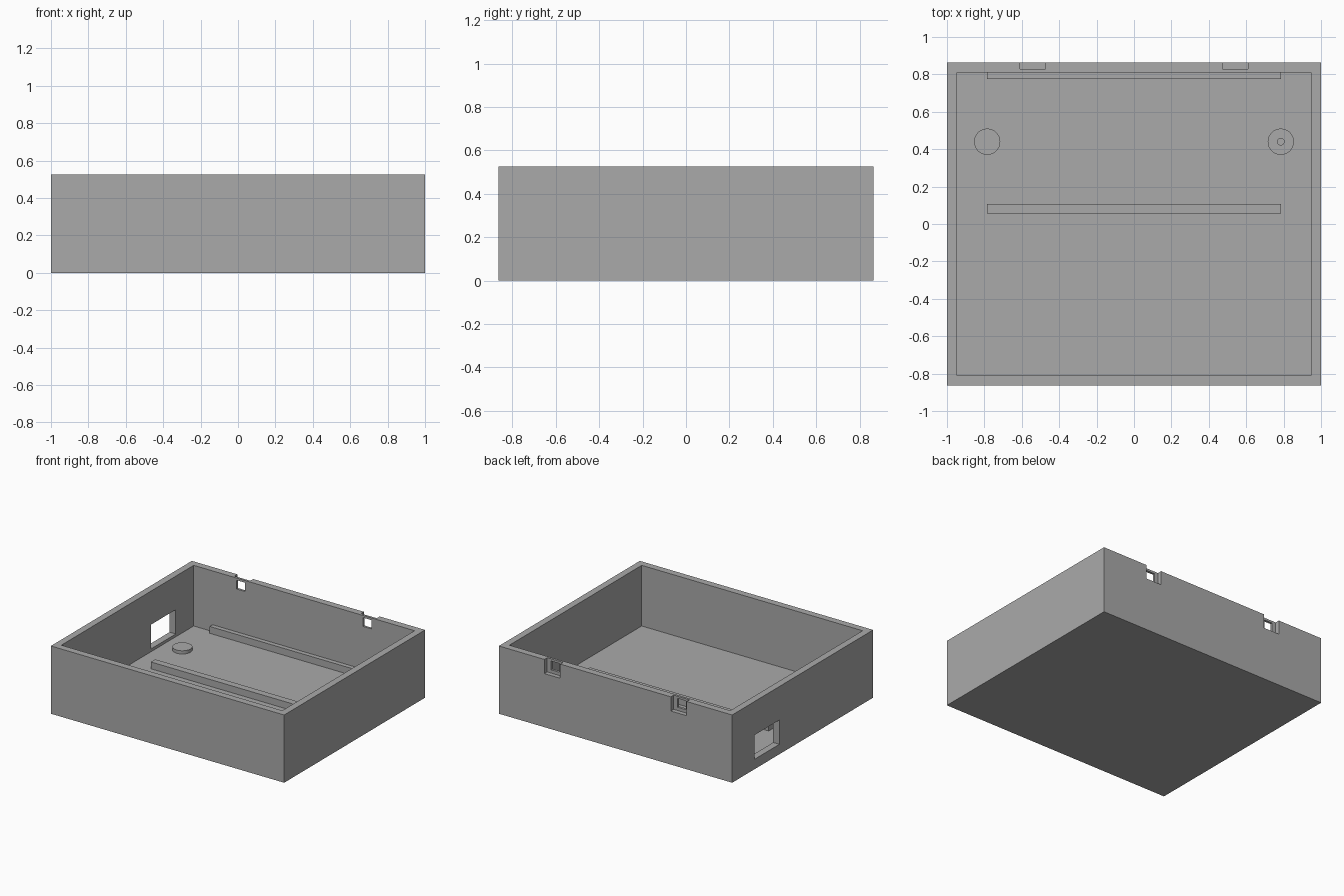
import bpy

if "Cube" in bpy.data.objects:
    bpy.data.objects.remove(bpy.data.objects["Cube"])

grey = bpy.data.materials.new("plain grey")
grey.diffuse_color = (0.4, 0.4, 0.4, 1)
grey.use_nodes = True
grey.node_tree.nodes["Principled BSDF"].inputs["Base Color"].default_value = grey.diffuse_color

FLOOR = 0.055
TOP = 0.525


def box(name, x0, x1, y0, y1, z0, z1):
    bpy.ops.mesh.primitive_cube_add(size=1, location=((x0 + x1) / 2, (y0 + y1) / 2, (z0 + z1) / 2))
    ob = bpy.context.object
    ob.name = name
    ob.scale = (x1 - x0, y1 - y0, z1 - z0)
    bpy.ops.object.transform_apply(location=False, rotation=False, scale=True)
    ob.data.materials.append(grey)
    return ob


def cylinder(name, x, y, r, z0, z1):
    bpy.ops.mesh.primitive_cylinder_add(vertices=48, radius=r, depth=z1 - z0,
                                        location=(x, y, (z0 + z1) / 2))
    ob = bpy.context.object
    ob.name = name
    ob.data.materials.append(grey)
    bpy.ops.object.shade_smooth_by_angle()
    return ob


def cut(target, cutter):
    mod = target.modifiers.new(cutter.name, "BOOLEAN")
    mod.operation = "DIFFERENCE"
    mod.solver = "EXACT"
    mod.object = cutter
    bpy.context.view_layer.objects.active = target
    bpy.ops.object.modifier_apply(modifier=mod.name)
    bpy.data.objects.remove(cutter, do_unlink=True)


# Open tray with thin walls
tray = box("tray", -1, 1, -0.863, 0.863, 0, TOP)
cut(tray, box("cavity", -0.947, 0.947, -0.81, 0.81, FLOOR, 0.8))

# Connector window in the left wall
cut(tray, box("connector_window", -1.1, -0.9, 0.285, 0.59, 0.077, 0.265))

# Latch recesses in the back wall, each with a small slot through it
for s in (-1, 1):
    c = s * 0.542
    cut(tray, box("latch_recess", c - 0.068, c + 0.068, 0.828, 0.95, 0.415, 0.6))
    cut(tray, box("latch_slot", c - 0.036, c + 0.036, 0.75, 0.9, 0.44, 0.508))

# Support rails on the floor
box("middle_rail", -0.785, 0.785, 0.055, 0.108, FLOOR - 0.01, 0.108)
box("back_rail", -0.785, 0.785, 0.775, 0.82, FLOOR - 0.01, 0.108)

# Round bosses, the right one with a locating pin
for side, x in (("left", -0.785), ("right", 0.785)):
    cylinder(side + "_boss", x, 0.44, 0.07, FLOOR - 0.01, 0.08)
cylinder("locating_pin", 0.785, 0.44, 0.02, 0.07, 0.13)
